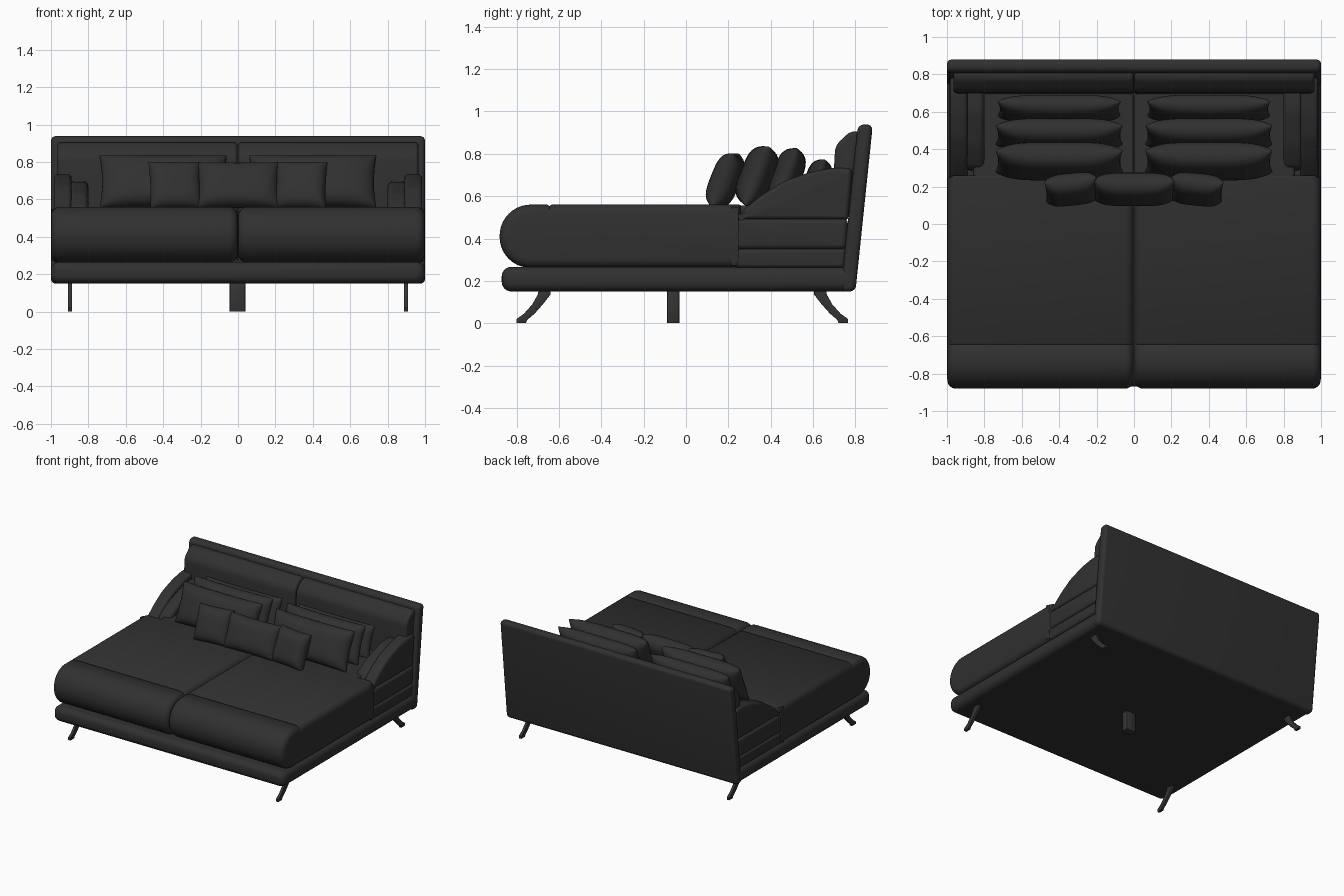
import bpy, bmesh, math
from mathutils import Vector, Matrix

if "Cube" in bpy.data.objects:
    bpy.data.objects.remove(bpy.data.objects["Cube"])


def material(name, v):
    m = bpy.data.materials.new(name)
    m.diffuse_color = (v, v, v, 1)
    m.use_nodes = True
    m.node_tree.nodes["Principled BSDF"].inputs["Base Color"].default_value = m.diffuse_color
    return m


FABRIC = material("charcoal fabric", 0.030)
METAL = material("dark metal", 0.034)


def finish(name, bm, mat, angle=40):
    bmesh.ops.recalc_face_normals(bm, faces=bm.faces)
    me = bpy.data.meshes.new(name)
    bm.to_mesh(me)
    bm.free()
    me.materials.append(mat)
    ob = bpy.data.objects.new(name, me)
    bpy.context.collection.objects.link(ob)
    bpy.ops.object.select_all(action='DESELECT')
    ob.select_set(True)
    bpy.context.view_layer.objects.active = ob
    bpy.ops.object.shade_smooth_by_angle(angle=math.radians(angle))
    return ob


def ccw(pts):
    pts = [Vector(p) for p in pts]
    area = sum(a.x * b.y - a.y * b.x for a, b in zip(pts, pts[1:] + pts[:1]))
    return pts if area > 0 else pts[::-1]


def rounded(pts, r, n=6):
    """Round each corner; r is one radius or one per corner."""
    pts = [Vector(p) for p in pts]
    rs = r if isinstance(r, (list, tuple)) else [r] * len(pts)
    out = []
    for i, p in enumerate(pts):
        if rs[i] == 0:
            out.append(p)
            continue
        d0 = (pts[i - 1] - p).normalized() * rs[i]
        d1 = (pts[(i + 1) % len(pts)] - p).normalized() * rs[i]
        c = p + d0 + d1
        for k in range(n + 1):
            t = k / n * math.pi / 2
            out.append(c - d1 * math.cos(t) - d0 * math.sin(t))
    return out


def inset(pts, d):
    out = []
    for i, p in enumerate(pts):
        e0 = (p - pts[i - 1]).normalized()
        e1 = (pts[(i + 1) % len(pts)] - p).normalized()
        n0, n1 = Vector((-e0.y, e0.x)), Vector((-e1.y, e1.x))
        out.append(p + (n0 + n1) * d / max(0.5, 1 + n0.dot(n1)))
    return out


def loft(name, pts, a0, a1, r, axis='x', mat=FABRIC, n=6):
    """Extrude a profile from a0 to a1 with soft, rounded ends."""
    pts = ccw(pts)
    a0, a1 = min(a0, a1), max(a0, a1)
    st = [(r * (1 - math.sin(k / n * math.pi / 2)),
           r * (1 - math.cos(k / n * math.pi / 2))) for k in range(n + 1)]
    rings = [(a0 + e, i) for i, e in st] + [(a1 - e, i) for i, e in st[::-1]]
    bm = bmesh.new()
    vs = []
    for a, d in rings:
        vs.append([bm.verts.new((a, p.x, p.y) if axis == 'x' else (p.x, p.y, a))
                   for p in inset(pts, d)])
    m = len(pts)
    for u, v in zip(vs, vs[1:]):
        for i in range(m):
            j = (i + 1) % m
            bm.faces.new((u[i], u[j], v[j], v[i]))
    bm.faces.new(vs[0])
    bm.faces.new(vs[-1])
    # drop the doubled inset offset direction on the first ring
    return finish(name, bm, mat)


def pillow(name, loc, w, h, t, lean, turn=0, n=20):
    """Stuffed pillow with pinched edges and slight corner ears."""
    bm = bmesh.new()
    for s in (-1, 1):
        g = []
        for i in range(n + 1):
            row = []
            for j in range(n + 1):
                u = math.sin((i / n - 0.5) * math.pi)
                v = math.sin((j / n - 0.5) * math.pi)
                puff = ((1 - u ** 4) * (1 - v ** 4)) ** 0.5
                row.append(bm.verts.new((w / 2 * u * (1 - 0.04 * (1 - v * v)),
                                         s * t / 2 * puff,
                                         h / 2 * v * (1 - 0.04 * (1 - u * u)))))
            g.append(row)
        for i in range(n):
            for j in range(n):
                bm.faces.new((g[i][j], g[i + 1][j], g[i + 1][j + 1], g[i][j + 1]))
    bmesh.ops.remove_doubles(bm, verts=bm.verts, dist=1e-5)
    bm.transform(Matrix.Translation(loc) @ Matrix.Rotation(math.radians(turn), 4, 'Z')
                 @ Matrix.Rotation(math.radians(-lean), 4, 'X'))
    return finish(name, bm, FABRIC, 75)


# platform base
loft("base", rounded([(-1, -0.87), (1, -0.87), (1, 0.79), (-1, 0.79)],
                     [0.05, 0.05, 0.02, 0.02]), 0.15, 0.266, 0.045, 'z')

# slanted back panel
loft("back_panel", rounded([(0.73, 0.15), (0.80, 0.15), (0.882, 0.938), (0.812, 0.938)],
                           0.028), -1, 1, 0.025)

# seat: front-rolled mattress halves with a top seam, and the narrower rear
mattress = rounded([(-0.88, 0.262), (0.26, 0.262), (0.26, 0.56), (-0.635, 0.56),
                    (-0.645, 0.553), (-0.655, 0.56), (-0.88, 0.56)],
                   [0.145, 0.01, 0.01, 0, 0, 0, 0.147], 10)
rear = [(0.2, 0.262), (0.75, 0.262), (0.76, 0.557), (0.2, 0.557)]

arm_low = rounded([(0.23, 0.262), (0.75, 0.262), (0.755, 0.352), (0.23, 0.352)], 0.015)
arm_mid = rounded([(0.23, 0.35), (0.755, 0.35), (0.765, 0.492), (0.23, 0.492)], 0.02)
arm_top = rounded([(0.235, 0.49), (0.765, 0.49), (0.785, 0.73), (0.70, 0.735),
                   (0.59, 0.715), (0.46, 0.67), (0.35, 0.60), (0.26, 0.525)],
                  [0.008, 0.01, 0.02, 0.02, 0.03, 0.03, 0.03, 0.01], 4)
arm_pad = rounded([(0.28, 0.50), (0.74, 0.50), (0.74, 0.70), (0.60, 0.69),
                   (0.42, 0.63), (0.30, 0.56)], 0.025, 4)
back_cushion = rounded([(0.69, 0.50), (0.77, 0.50), (0.82, 0.905), (0.775, 0.905),
                        (0.705, 0.84), (0.70, 0.76)], [0.02, 0.02, 0.015, 0.02, 0.03, 0.03])

# legs: curved metal blades
leg = [(-0.64, 0.16), (-0.64, 0.135), (-0.675, 0.09), (-0.715, 0.045), (-0.75, 0.015),
       (-0.755, 0), (-0.80, 0), (-0.80, 0.02), (-0.765, 0.045), (-0.725, 0.09),
       (-0.70, 0.135), (-0.695, 0.16)]

for s, side in ((-1, "left"), (1, "right")):
    loft(side + "_mattress", mattress, s * 0.002, s * 0.998, 0.045)
    loft(side + "_rear_seat", rear, 0, s * 0.86, 0.02)
    loft(side + "_arm_lower_tier", arm_low, s * 0.82, s * 0.99, 0.02)
    loft(side + "_arm_middle_tier", arm_mid, s * 0.82, s * 0.99, 0.025)
    loft(side + "_arm_top", arm_top, s * 0.89, s * 0.985, 0.022)
    loft(side + "_arm_pad", arm_pad, s * 0.80, s * 0.905, 0.03)
    loft(side + "_back_cushion", back_cushion, s * 0.003, s * 0.965, 0.02)
    loft(side + "_front_leg", leg, s * 0.888, s * 0.91, 0.002, mat=METAL, n=2)
    loft(side + "_back_leg", [(-y - 0.035, z) for y, z in leg],
         s * 0.888, s * 0.91, 0.002, mat=METAL, n=2)
    # pillow rows, rear to front
    pillow(side + "_rear_pillow", (s * 0.40, 0.615, 0.655), 0.66, 0.25, 0.12, 18)
    pillow(side + "_middle_pillow", (s * 0.40, 0.475, 0.69), 0.68, 0.29, 0.14, 20)
    pillow(side + "_large_pillow", (s * 0.40, 0.335, 0.695), 0.68, 0.30, 0.16, 22)
    pillow(side + "_small_pillow", (s * 0.335, 0.185, 0.675), 0.28, 0.27, 0.13, 22, s * -6)

pillow("center_pillow", (0, 0.185, 0.675), 0.44, 0.26, 0.14, 22)

# center support leg
loft("center_leg", rounded([(-0.045, -0.09), (0.04, -0.09), (0.04, -0.03), (-0.045, -0.03)],
                           0.012, 2), 0, 0.16, 0.002, 'z', METAL, 2)
